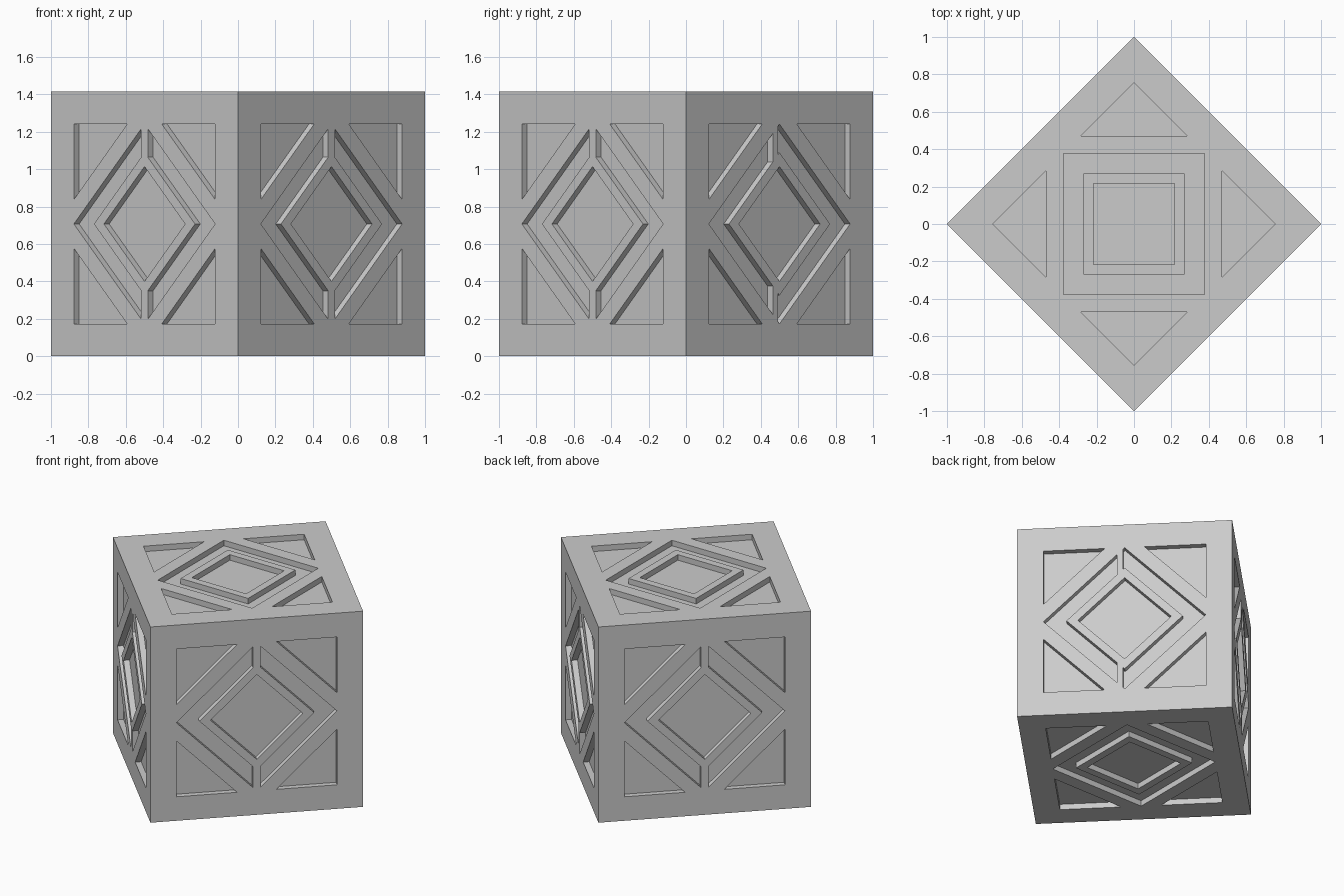
import bpy, bmesh
from math import radians
from mathutils import Matrix, Vector

if "Cube" in bpy.data.objects:
    bpy.data.objects.remove(bpy.data.objects["Cube"])

H = 0.7071        # half side of the block
DEPTH = 0.04      # depth of the carving
FRAME = 0.534     # inner edge of the square frame
BAND = 0.131      # where the diagonal bands meet the frame
RING_OUT, RING_IN = 0.382, 0.307

grey = bpy.data.materials.new("stone_grey")
grey.use_nodes = True
grey.diffuse_color = (0.6, 0.6, 0.6, 1)
grey.node_tree.nodes["Principled BSDF"].inputs["Base Color"].default_value = (0.6, 0.6, 0.6, 1)


def prism(bm, matrix, loop, low, high, hole=None):
    """Extrude a flat loop, optionally with a matching hole loop."""
    n = len(loop)

    def ring(points, z):
        return [bm.verts.new(matrix @ Vector((x, y, z))) for x, y in points]

    def wall(a, b):
        for i in range(n):
            j = (i + 1) % n
            bm.faces.new((a[i], a[j], b[j], b[i]))

    bottom, top = ring(loop, low), ring(loop, high)
    wall(bottom, top)
    if hole:
        inner_bottom, inner_top = ring(hole, low), ring(hole, high)
        wall(inner_top, inner_bottom)
        wall(inner_bottom, bottom)
        wall(top, inner_top)
    else:
        bm.faces.new(bottom[::-1])
        bm.faces.new(top)


def finish(bm, name):
    bmesh.ops.recalc_face_normals(bm, faces=bm.faces)
    mesh = bpy.data.meshes.new(name)
    bm.to_mesh(mesh)
    bm.free()
    mesh.materials.append(grey)
    obj = bpy.data.objects.new(name, mesh)
    bpy.context.collection.objects.link(obj)
    return obj


def diamond(r):
    return [(r, 0), (0, r), (-r, 0), (0, -r)]


def turn(degrees, axis):
    return Matrix.Rotation(radians(degrees), 4, axis)


# Local frames of the six sides, each with its outward direction as local z
centre = Matrix.Translation((0, 0, H))
sides = [centre @ turn(a, 'Z') @ turn(90, 'X') for a in (45, 135, 225, 315)]
caps = [centre @ turn(45, 'Z'), centre @ turn(45, 'Z') @ turn(180, 'X')]

# Solid block
bm = bmesh.new()
bmesh.ops.create_cube(bm, size=2 * H, matrix=caps[0])
block = finish(bm, "carved_block")

# Carving: corner triangles, diamond trench and centre recess on every side
bm = bmesh.new()
low, high = H - DEPTH, H + 0.05
for m in sides + caps:
    for sx in (-1, 1):
        for sy in (-1, 1):
            corner = [(FRAME, FRAME), (BAND, FRAME), (FRAME, BAND)]
            prism(bm, m, [(x * sx, y * sy) for x, y in corner], low, high)
    prism(bm, m, diamond(FRAME), low, high, diamond(RING_OUT))
    prism(bm, m, diamond(RING_IN), low, high)
cutter = finish(bm, "carving_cutter")
cutter.hide_render = True

cut = block.modifiers.new("carving", 'BOOLEAN')
cut.operation = 'DIFFERENCE'
cut.solver = 'EXACT'
cut.object = cutter
bpy.context.view_layer.objects.active = block
block.select_set(True)
bpy.ops.object.modifier_apply(modifier=cut.name)
bpy.data.objects.remove(cutter)

# Upright ribs bridging the trench above and below each side ring
bm = bmesh.new()
for i, m in enumerate(sides):
    across = [-0.05, -0.012] if i == 1 else [-0.025, 0, 0.025]
    for s in (-1, 1):
        inner = [(x, s * (RING_OUT - abs(x))) for x in across]
        outer = [(x, s * (FRAME - abs(x))) for x in reversed(across)]
        prism(bm, m, inner + outer, low, H)
finish(bm, "trench_ribs")
